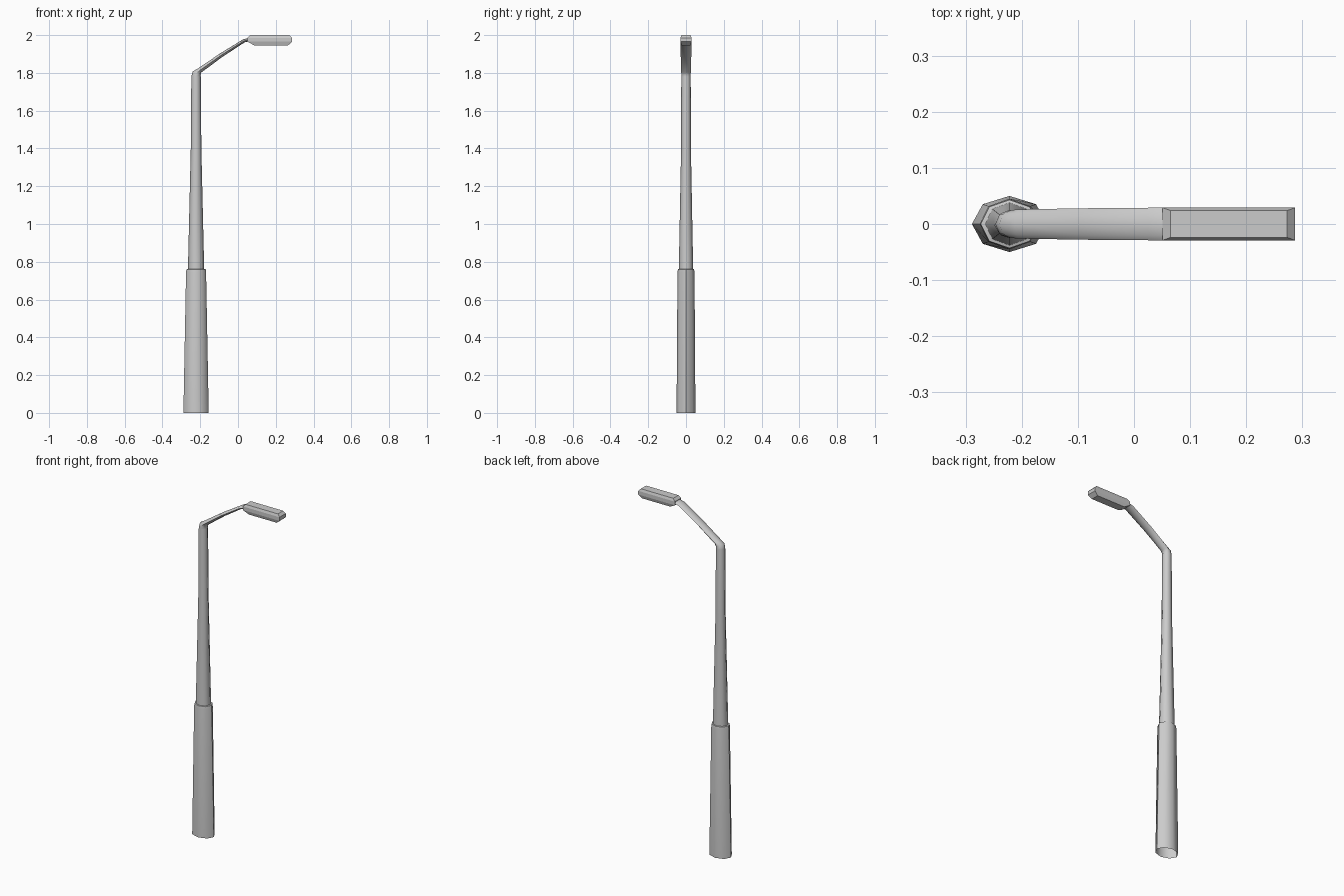
import bpy, bmesh
from math import sin, cos, pi, radians

if "Cube" in bpy.data.objects:
    bpy.data.objects.remove(bpy.data.objects["Cube"])


def loft(name, rings, cap_start=False, cap_end=False, smooth=None):
    """Skin a list of equal-length point rings into one object."""
    bm = bmesh.new()
    loops = [[bm.verts.new(p) for p in ring] for ring in rings]
    n = len(loops[0])
    for a, b in zip(loops, loops[1:]):
        for i in range(n):
            j = (i + 1) % n
            bm.faces.new((a[i], a[j], b[j], b[i]))
    if cap_start:
        bm.faces.new(loops[0][::-1])
    if cap_end:
        bm.faces.new(loops[-1])
    mesh = bpy.data.meshes.new(name)
    bm.to_mesh(mesh)
    bm.free()
    obj = bpy.data.objects.new(name, mesh)
    bpy.context.collection.objects.link(obj)
    if smooth:
        bpy.ops.object.select_all(action='DESELECT')
        obj.select_set(True)
        bpy.context.view_layer.objects.active = obj
        bpy.ops.object.shade_smooth_by_angle(angle=radians(smooth))
    return obj


def octagon(x, z, a, b, tilt=0):
    """Eight-sided oval ring, leaning towards +x by tilt degrees."""
    t = radians(tilt)
    return [(x + a * cos(k * pi / 4) * cos(t), b * sin(k * pi / 4),
             z - a * cos(k * pi / 4) * sin(t)) for k in range(8)]


def rect(x0, x1, hy, z):
    return [(x0, -hy, z), (x1, -hy, z), (x1, hy, z), (x0, hy, z)]


PX = -0.222  # pole axis

# lower sleeve with shoulder, open underneath
loft("base_sleeve", [octagon(PX, 0, 0.067, 0.05),
                     octagon(PX, 0.745, 0.053, 0.045),
                     octagon(PX, 0.76, 0.051, 0.043),
                     octagon(PX, 0.762, 0.043, 0.038)], smooth=50)

# tapered pole bending into the flattened arm
loft("pole_and_arm", [octagon(PX, 0.76, 0.043, 0.038),
                      octagon(PX, 1.40, 0.028, 0.026),
                      octagon(PX, 1.78, 0.025, 0.025),
                      octagon(PX + 0.003, 1.798, 0.023, 0.025, 25),
                      octagon(PX + 0.018, 1.812, 0.014, 0.026, 50),
                      octagon(-0.09, 1.893, 0.011, 0.028, 57),
                      octagon(0.03, 1.969, 0.009, 0.029, 60),
                      octagon(0.056, 1.976, 0.009, 0.029, 85)],
     cap_end=True, smooth=50)

# lamp head with bevelled top and bottom
loft("lamp_head", [rect(0.085, 0.265, 0.023, 1.946),
                   rect(0.051, 0.287, 0.029, 1.965),
                   rect(0.051, 0.287, 0.029, 1.986),
                   rect(0.065, 0.273, 0.024, 2.0)],
     cap_start=True, cap_end=True)
